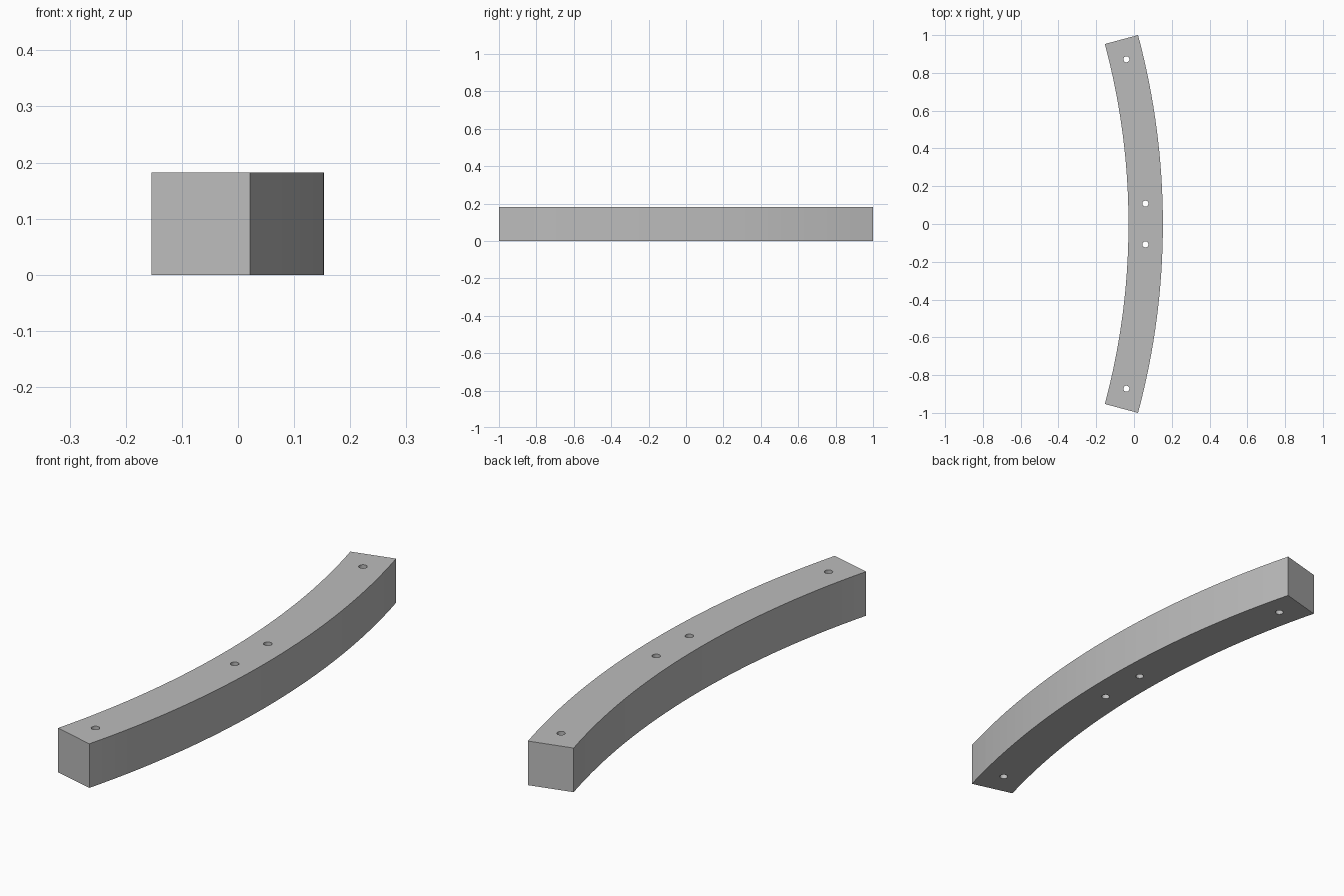
import bpy, bmesh
from math import sin, cos, pi, radians

cube = bpy.data.objects.get("Cube")
if cube:
    bpy.data.objects.remove(cube)

OUTER, WIDTH, HEIGHT = 3.8637, 0.182, 0.182
HALF_ANGLE = radians(15)
HOLE_ANGLE = radians(13.36)
HOLE_RADIUS = 0.016
CENTRE_X = 0.153 - OUTER
SEGMENTS = 32


def polar(radius, angle):
    return CENTRE_X + radius * cos(angle), radius * sin(angle)


def add_loop(curve, points):
    """Add a closed straight-sided outline to a flat curve."""
    spline = curve.splines.new('POLY')
    spline.points.add(len(points) - 1)
    for point, (x, y) in zip(spline.points, points):
        point.co = (x, y, 0, 1)
    spline.use_cyclic_u = True


# Arc-shaped outline
profile = bpy.data.curves.new("beam_profile", 'CURVE')
profile.dimensions = '2D'
profile.fill_mode = 'BOTH'
profile.extrude = HEIGHT / 2
angles = [HALF_ANGLE * (2 * i / SEGMENTS - 1) for i in range(SEGMENTS + 1)]
add_loop(profile, [polar(OUTER, a) for a in angles]
         + [polar(OUTER - WIDTH, a) for a in reversed(angles)])

# Screw holes: one near each end and a pair at the middle
near_middle = HALF_ANGLE - HOLE_ANGLE
for angle in (-HOLE_ANGLE, -near_middle, near_middle, HOLE_ANGLE):
    cx, cy = polar(OUTER - WIDTH / 2, angle)
    add_loop(profile, [(cx + HOLE_RADIUS * cos(2 * pi * i / 24),
                        cy + HOLE_RADIUS * sin(2 * pi * i / 24)) for i in range(24)])

# Turn the extruded profile into a clean solid standing on the floor
source = bpy.data.objects.new("beam_profile", profile)
bpy.context.collection.objects.link(source)
depsgraph = bpy.context.evaluated_depsgraph_get()
mesh = bpy.data.meshes.new_from_object(source.evaluated_get(depsgraph))
bpy.data.objects.remove(source)
bm = bmesh.new()
bm.from_mesh(mesh)
bmesh.ops.remove_doubles(bm, verts=bm.verts, dist=0.0001)
bmesh.ops.translate(bm, verts=bm.verts, vec=(0, 0, HEIGHT / 2))
bmesh.ops.recalc_face_normals(bm, faces=bm.faces)
for face in bm.faces:
    face.smooth = False
bm.to_mesh(mesh)
bm.free()
mesh.name = "curved_beam"
beam = bpy.data.objects.new("curved_beam", mesh)
bpy.context.collection.objects.link(beam)

# Plain grey material
grey = bpy.data.materials.new("light_grey")
grey.use_nodes = True
colour = (0.5, 0.5, 0.5, 1)
grey.diffuse_color = colour
grey.node_tree.nodes["Principled BSDF"].inputs["Base Color"].default_value = colour
mesh.materials.clear()
mesh.materials.append(grey)
